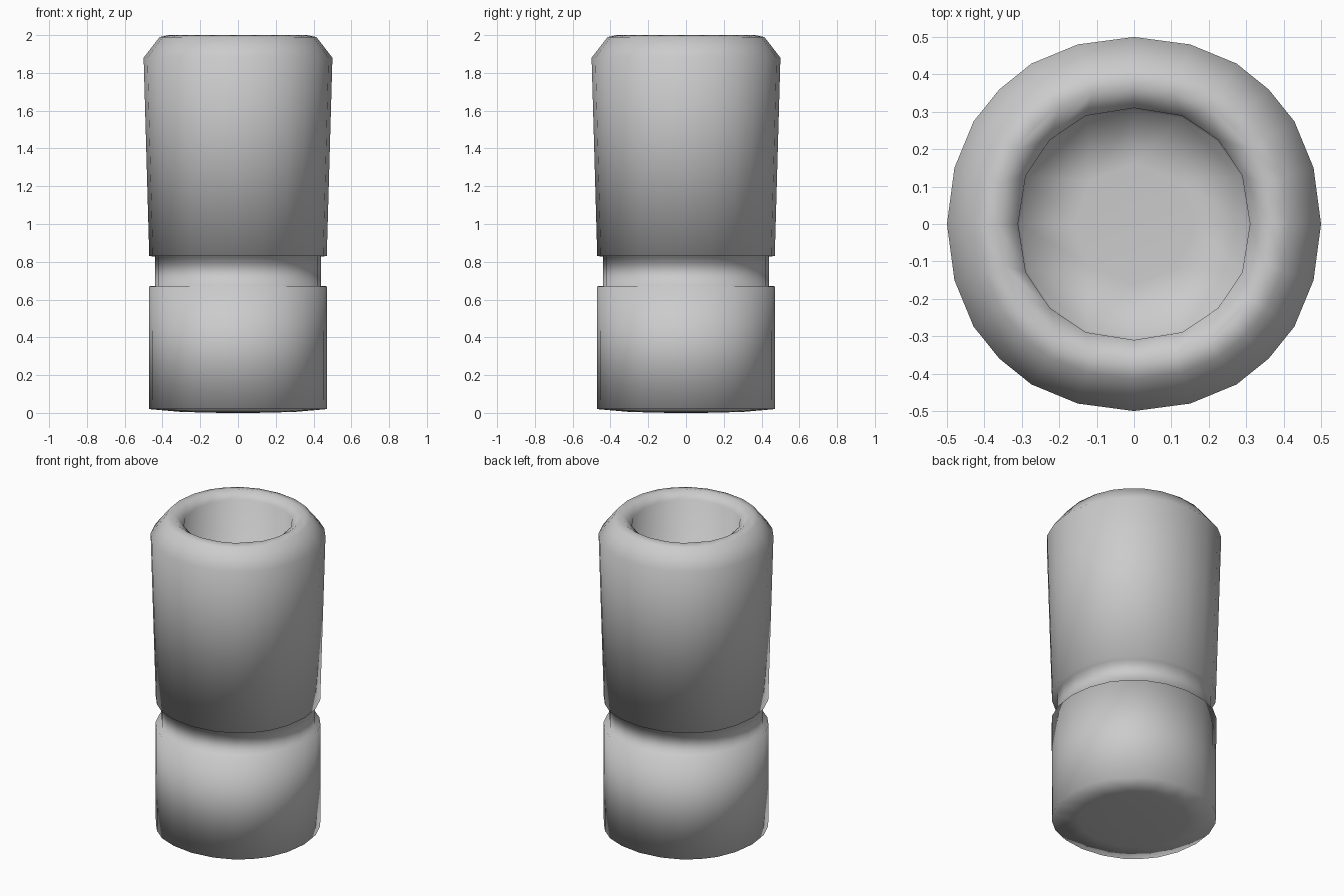
import bpy, bmesh
from math import radians, sin, cos

if "Cube" in bpy.data.objects:
    bpy.data.objects.remove(bpy.data.objects["Cube"])

# Ring layouts: edges per quarter -> (angle past the diagonal, radius factor)
LAYOUT = {
    6: [(0, 1.018), (12.4, 1.018), (27.6, 1.006), (45, 1.0), (62.4, 1.006), (77.6, 1.018)],
    4: [(0, 1.026), (21, 1.022), (45, 1.0), (69, 1.022)],
    2: [(0, 1.03), (45, 1.0)],
}
bm = bmesh.new()


def ring(edges, r, z):
    if edges == 0:
        return [bm.verts.new((0, 0, z))]
    out = []
    for q in range(4):
        for a, f in LAYOUT[edges]:
            t = radians(45 + 90 * q + a)
            out.append(bm.verts.new((r * f * cos(t), r * f * sin(t), z)))
    return out


def join(a, b):
    # Straight bands between equal rings, grid-style step to a smaller ring
    n = len(a)
    if len(b) == n:
        for i in range(n):
            bm.faces.new((a[i], a[(i + 1) % n], b[(i + 1) % n], b[i]))
        return
    s, m = n // 4, len(b)
    for q in range(4):
        o, p = q * s, q * (s - 2)
        bm.faces.new((a[o - 1], a[o], a[o + 1], b[p % m]))
        for j in range(1, s - 1):
            bm.faces.new((a[o + j], a[o + j + 1], b[(p + j) % m], b[(p + j - 1) % m]))


# Profile from the underside centre, up the outside, over the lip, down the bore
base = [(6, .47, .02), (4, .31, .006), (2, .16, .001), (0, 0, 0)]
body = [(6, .47, .02), (6, .472, .67), (6, .44, .672), (6, .44, .828), (6, .47, .83),
        (6, .50, 1.88), (6, .415, 1.99), (6, .365, 2.0), (4, .31, 1.96),
        (4, .305, .95), (2, .16, .94), (0, 0, .94)]
for profile in (base, body):
    rings = [ring(*p) for p in profile]
    for a, b in zip(rings, rings[1:]):
        join(a, b)

bmesh.ops.remove_doubles(bm, verts=bm.verts, dist=1e-5)
bmesh.ops.recalc_face_normals(bm, faces=bm.faces)
for f in bm.faces:
    f.smooth = True

mesh = bpy.data.meshes.new("hollow_sleeve")
bm.to_mesh(mesh)
bm.free()
obj = bpy.data.objects.new("hollow_sleeve", mesh)
bpy.context.collection.objects.link(obj)
